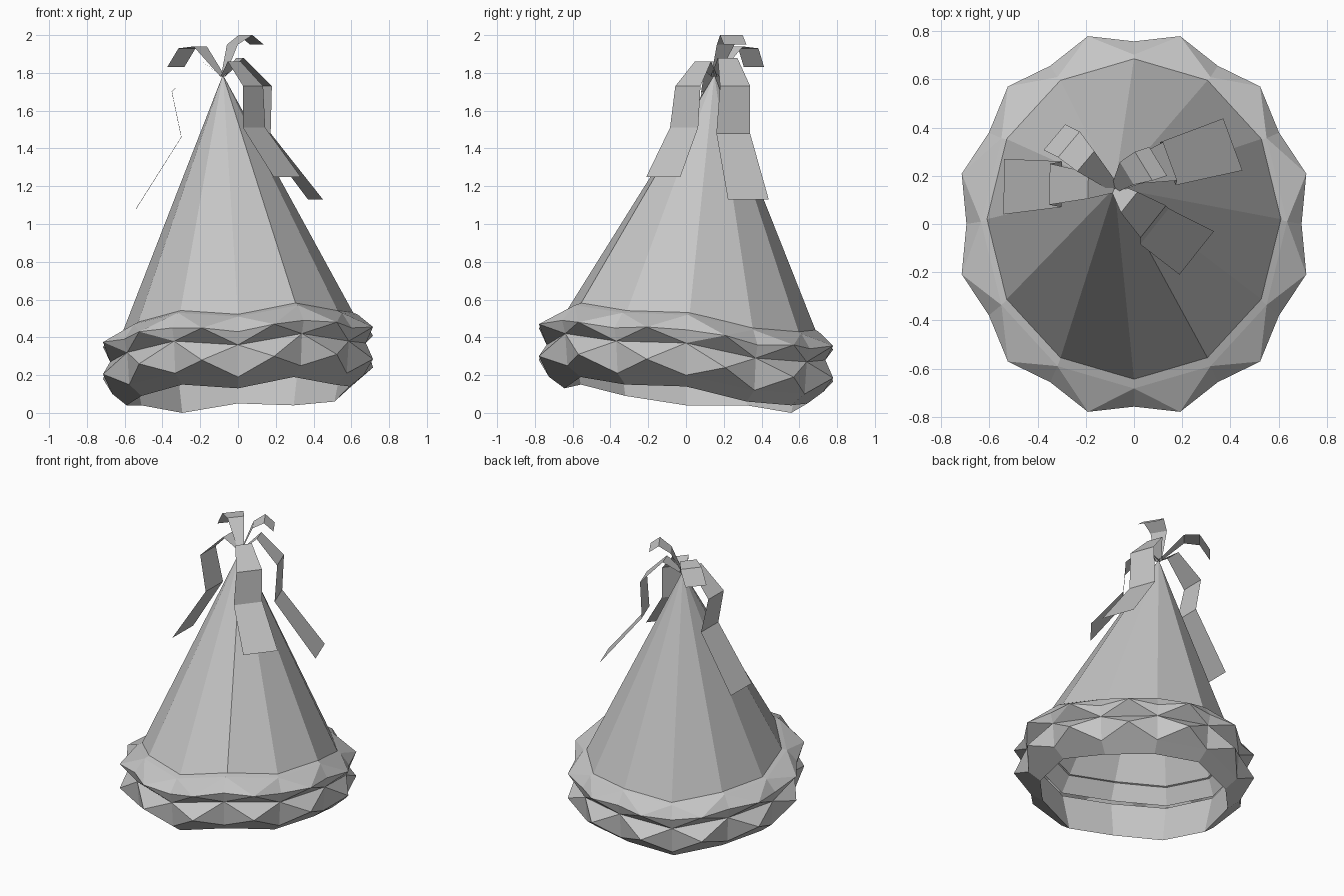
import bpy, bmesh
from math import sin, cos, radians
from mathutils import Vector

if "Cube" in bpy.data.objects:
    bpy.data.objects.remove(bpy.data.objects["Cube"], do_unlink=True)

grey = bpy.data.materials.new("plain grey")
grey.use_nodes = True
colour = (0.56, 0.56, 0.56, 1)
grey.diffuse_color = colour
grey.node_tree.nodes["Principled BSDF"].inputs["Base Color"].default_value = colour

SIDES = 12
APEX = Vector((-0.08, 0.15, 1.79))
# Height of the wavy rim at each of the twelve corners
WAVE = [0.03, -0.05, -0.07, -0.06, -0.11, -0.07, -0.07, -0.02, 0.04, 0.02, 0.08, 0.04]


def finish(bm, name):
    bmesh.ops.recalc_face_normals(bm, faces=bm.faces)
    mesh = bpy.data.meshes.new(name)
    bm.to_mesh(mesh)
    bm.free()
    mesh.materials.append(grey)
    obj = bpy.data.objects.new(name, mesh)
    bpy.context.collection.objects.link(obj)
    return obj


def ring(bm, radius, z, half=False, shift=0.0):
    """Oval ring of vertices; half turns it by half a side, shift moves it back."""
    verts = []
    for i in range(SIDES):
        a = radians(30 * i + (15 if half else 0))
        lift = WAVE[i]
        if half:
            lift = (WAVE[i] + WAVE[(i + 1) % SIDES]) / 2
        verts.append(bm.verts.new((radius * cos(a), 1.09 * radius * sin(a) + shift, z + lift)))
    return verts


# Cone, its straight sides running down inside the brim
bm = bmesh.new()
foot = ring(bm, 0.61, 0.5, shift=0.02)
for v in foot:
    v.co = APEX + (v.co - APEX) * 1.08
tip = bm.verts.new(APEX)
for i in range(SIDES):
    bm.faces.new((foot[i], foot[(i + 1) % SIDES], tip))
finish(bm, "cone")

# Brim: two rows of faceted bulges wrapped around the foot of the cone
bm = bmesh.new()
lip = ring(bm, 0.6, 0.505, shift=0.02)
top = ring(bm, 0.635, 0.49, shift=0.01)
crease = ring(bm, 0.695, 0.41)
valley = ring(bm, 0.677, 0.34)
under = ring(bm, 0.665, 0.17)
bottom = ring(bm, 0.59, 0.11)
inner = ring(bm, 0.65, 0.38)
upper_bulge = ring(bm, 0.74, 0.42, half=True)
lower_bulge = ring(bm, 0.74, 0.25, half=True)
for i in range(SIDES):
    j = (i + 1) % SIDES
    upper_loop = [top[i], top[j], crease[j], valley[j], valley[i], crease[i]]
    lower_loop = [valley[i], valley[j], under[j], under[i]]
    for peak, loop in ((upper_bulge[i], upper_loop), (lower_bulge[i], lower_loop)):
        for k in range(len(loop)):
            bm.faces.new((peak, loop[k], loop[(k + 1) % len(loop)]))
    for a, b in ((lip, top), (under, bottom), (bottom, inner)):
        bm.faces.new((a[i], a[j], b[j], b[i]))
finish(bm, "brim")


# Ribbons: flat folded strips that leave the tip
def ribbon(name, path, widths):
    bm = bmesh.new()
    points = [Vector(p) for p in path]
    out = points[-1] - points[0]
    side = Vector((-out.y, out.x, 0)).normalized()
    pairs = [(bm.verts.new(p - side * w / 2), bm.verts.new(p + side * w / 2))
             for p, w in zip(points, widths)]
    for a, b in zip(pairs, pairs[1:]):
        bm.faces.new((a[0], a[1], b[1], b[0]))
    finish(bm, name)


start = APEX - Vector((0, 0, 0.01))
long_widths = (0.04, 0.11, 0.17, 0.19, 0.23)
short_widths = (0.04, 0.11, 0.14, 0.14)
ribbon("long_ribbon_right",
       (start, (-0.19, 0.16, 1.86), (-0.35, 0.165, 1.7), (-0.3, 0.165, 1.46), (-0.54, 0.155, 1.08)),
       long_widths)
ribbon("long_ribbon_front",
       (start, (-0.02, 0.09, 1.86), (0.08, 0.01, 1.73), (0.085, -0.01, 1.51), (0.26, -0.12, 1.25)),
       long_widths)
ribbon("long_ribbon_left",
       (start, (0.01, 0.22, 1.88), (0.15, 0.26, 1.73), (0.14, 0.25, 1.48), (0.41, 0.33, 1.13)),
       long_widths)
ribbon("short_ribbon_left",
       (start, (-0.03, 0.21, 1.95), (0.04, 0.24, 2.0), (0.1, 0.26, 1.95)),
       short_widths)
ribbon("short_ribbon_back",
       (start, (-0.2, 0.26, 1.94), (-0.27, 0.33, 1.93), (-0.33, 0.36, 1.83)),
       short_widths)
